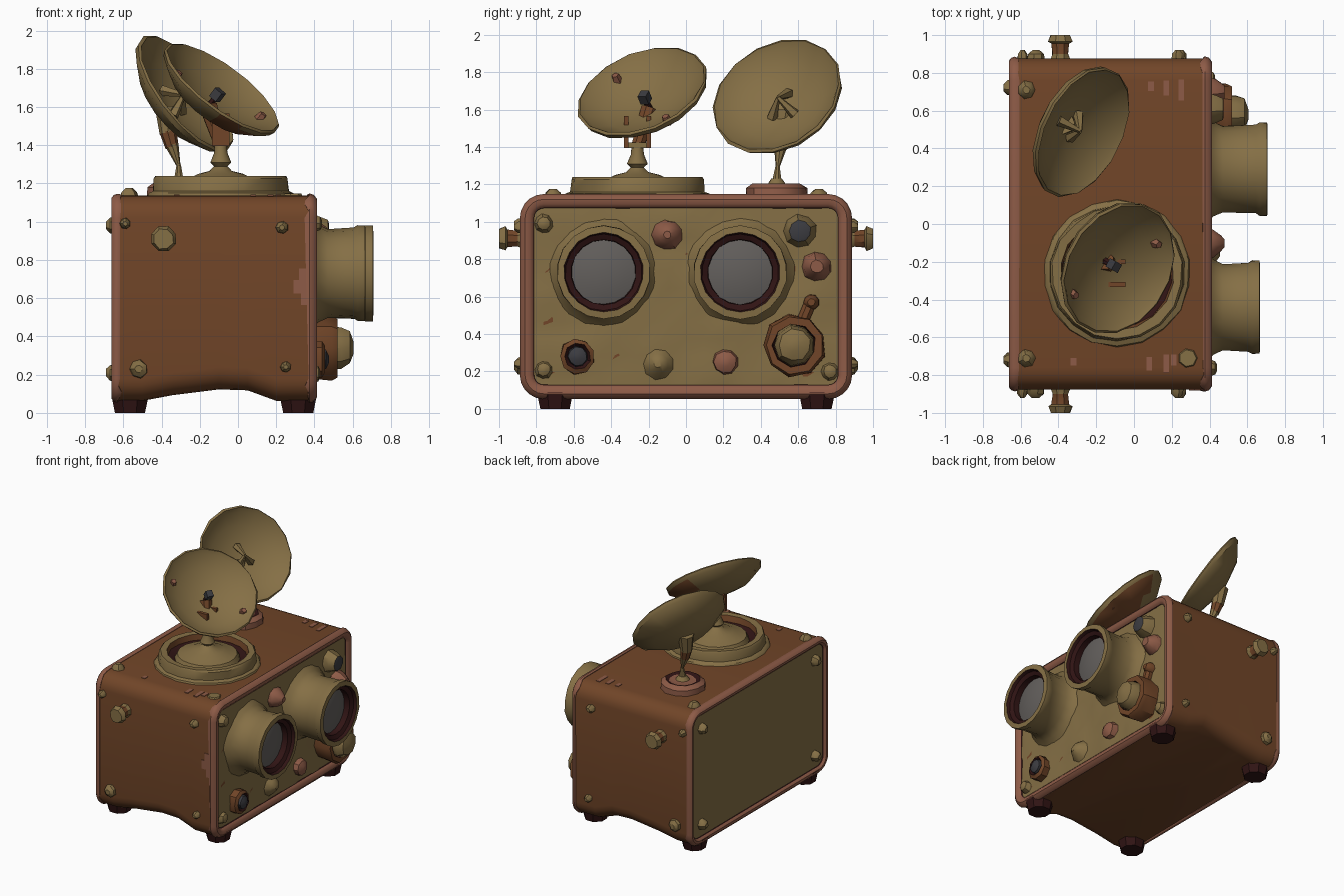
import bpy, bmesh, math, random
from mathutils import Vector

if "Cube" in bpy.data.objects:
    bpy.data.objects.remove(bpy.data.objects["Cube"])
random.seed(4)

# Flat colours
COL = {"brown": (.165, .060, .021), "olive": (.235, .160, .060), "pink": (.270, .105, .063),
       "maroon": (.030, .007, .007), "glass": (.125, .115, .108), "dark_grey": (.045, .045, .052)}
MAT = {}
for k, c in COL.items():
    MAT[k] = bpy.data.materials.new(k + "_paint")
    MAT[k].diffuse_color = (*c, 1)
NAMES = list(COL)
IDX = {k: i for i, k in enumerate(NAMES)}


def finish(name, bm):
    bmesh.ops.recalc_face_normals(bm, faces=bm.faces[:])
    me = bpy.data.meshes.new(name)
    bm.to_mesh(me)
    bm.free()
    for k in NAMES:
        me.materials.append(MAT[k])
    ob = bpy.data.objects.new(name, me)
    bpy.context.collection.objects.link(ob)
    return ob


def loft(name, rings, cols, closed=False, cap=None):
    """Skin a list of point rings; one colour per band; optional end cap colours."""
    bm = bmesh.new()
    vs = [[bm.verts.new(p) for p in r] for r in rings]
    n = len(vs[0])
    for i in range(len(vs) if closed else len(vs) - 1):
        a, b = vs[i], vs[(i + 1) % len(vs)]
        for j in range(n):
            f = bm.faces.new((a[j], a[(j + 1) % n], b[(j + 1) % n], b[j]))
            f.material_index = IDX[cols[i % len(cols)]]
    if cap:
        for r, c in zip((vs[0], vs[-1]), cap):
            if c:
                bm.faces.new(r).material_index = IDX[c]
    return finish(name, bm)


def lathe(name, prof, cols, loc, axis=(0, 0, 1), n=16, wob=0.0, cap=True):
    """Spin (radius, height) points about an axis through loc."""
    q = Vector(axis).to_track_quat('Z', 'Y')
    rings = []
    for r, h in prof:
        ring = []
        for j in range(n):
            t = 2 * math.pi * (j + .5) / n
            k = r * (1 + random.uniform(-wob, wob))
            ring.append(Vector(loc) + q @ Vector((k * math.cos(t), k * math.sin(t), h)))
        rings.append(ring)
    return loft(name, rings, cols, cap=(cols[0], cols[-1]) if cap else None)


def rod(name, a, b, r0, r1, col, n=8):
    a, b = Vector(a), Vector(b)
    return lathe(name, [(r0, 0), (r1, (b - a).length)], [col], a, b - a, n)


def box(name, c, s, col):
    bm = bmesh.new()
    bmesh.ops.create_cube(bm, size=1)
    for v in bm.verts:
        v.co = Vector(c) + Vector([v.co[i] * s[i] for i in range(3)])
    for f in bm.faces:
        f.material_index = IDX[col]
    return finish(name, bm)


def rrect(x, inset=0.0, lift=0.0, jit=0.0):
    """Rounded rectangle ring in the y-z plane."""
    R = max(.12 - inset, .02)
    hy, hz = .88 - inset, .54 - inset
    pts = []
    for k, (sy, sz) in enumerate(((1, 1), (-1, 1), (-1, -1), (1, -1))):
        for j in range(6):
            t = math.pi / 2 * (k + j / 5)
            z = .6 + sz * (hz - R) + R * math.sin(t)
            y = sy * (hy - R) + R * math.cos(t)
            pts.append(Vector((x + random.uniform(-jit, jit), y, z + (lift if z < .2 else 0))))
    return pts


# Main casing with slightly arched underside
st = [(-.63, 0), (-.5, .0), (-.34, .03), (-.1, .06), (.05, .055), (.2, .0), (.38, 0)]
loft("casing", [rrect(x, .003, l) for x, l in st], ["brown"], cap=("brown", "brown"))

# Rounded edge frames on both ends
for nm, x, s in (("lens_side_frame", .375, 1), ("back_frame", -.63, -1)):
    w = .037 if s > 0 else .032
    sec = [(-.4, -.002), (.0, -.008), (.6, .0), (1, .02), (.95, .045), (.5, .065), (0, .072), (-.4, .06)]
    if s < 0:
        sec = [(a, b * .75) for a, b in sec]
    loft(nm, [rrect(x + s * w * a, b, 0, .012 if i == 0 else 0) for i, (a, b) in enumerate(sec)],
         ["pink"] * 5 + ["maroon", "maroon", "pink"], closed=True)

# Dented front panel and plain rear panel
LENS = [(-.44, .665), (.29, .705)]


def panel(name, x, amp, s):
    bm = bmesh.new()
    bmesh.ops.create_grid(bm, x_segments=18, y_segments=11, size=1)
    for v in bm.verts:
        y, z = v.co.x * .835, .6 + v.co.y * .495
        edge = max(abs(v.co.x), abs(v.co.y)) > .95
        v.co = Vector((x + (0 if edge else s * random.uniform(-amp * .4, amp)), y, z))
    for f in bm.faces:
        f.material_index = IDX["olive"]
    finish(name, bm)


panel("lens_side_panel", .386, .022, 1)
panel("back_panel", -.638, .005, -1)

# Two large lens barrels
X = (1, 0, 0)
for y, e in LENS:
    lathe("lens_barrel", [(.30, .375), (.255, .42), (.232, .47), (.238, e - .06), (.25, e - .04), (.25, e),
                          (.213, e + .003), (.205, e - .02), (.175, e - .035), (.172, e - .08), (.12, e - .065), (.04, e - .055)],
          ["olive"] * 6 + ["maroon"] * 3 + ["glass"] * 2, (0, y, .73), X, 18, .01)

# Knobs and fittings on the lens side: y, z, profile, colours
FIT = [
    ("cone_knob", -.10, .93, [(.085, .38), (.075, .42), (.045, .46), (.02, .48)], ["pink"]),
    ("upper_knob", .61, .95, [(.09, .38), (.075, .43), (.06, .47), (.045, .475)], ["olive", "olive", "dark_grey"]),
    ("side_plug", .70, .76, [(.085, .38), (.07, .43), (.035, .48)], ["pink"]),
    ("small_plug", .67, .57, [(.045, .38), (.04, .43), (.02, .46)], ["brown"]),
    ("dial", .58, .34, [(.165, .38), (.165, .49), (.15, .52), (.115, .52), (.11, .46), (.105, .54), (.085, .585), (.03, .605)],
     ["brown", "brown", "brown", "maroon", "olive", "olive", "olive"]),
    ("socket", -.58, .28, [(.095, .38), (.095, .44), (.07, .455), (.055, .43), (.05, .46), (.02, .475)],
     ["brown", "brown", "maroon", "dark_grey", "dark_grey"]),
    ("pink_button", .21, .25, [(.07, .38), (.06, .43), (.025, .45)], ["pink"]),
    ("olive_button", -.15, .24, [(.09, .38), (.055, .43), (.02, .455)], ["olive"]),
    ("corner_bolt", -.76, .99, [(.055, .38), (.035, .43), (.015, .44)], ["olive"]),
    ("corner_bolt", -.76, .21, [(.05, .38), (.035, .42), (.015, .43)], ["olive"]),
    ("corner_bolt", .77, .20, [(.05, .38), (.035, .42), (.015, .43)], ["olive"]),
]
for nm, y, z, prof, cols in FIT:
    lathe(nm, prof, cols + [cols[-1]] * (len(prof) - 1 - len(cols)), (0, y, z), X, 9, .06)
rod("dial_pipe", (.41, .62, .46), (.41, .67, .58), .035, .035, "brown")

# Bolts and flared studs mirrored on the two short ends
for s in (-1, 1):
    ax = (0, s, 0)
    lathe("flared_stud", [(.06, .86), (.045, .90), (.05, .955), (.07, .965), (.055, 1.0)],
          ["olive", "brown", "olive", "olive"], (-.39, 0, .91), ax, 8, .05)
    for x, z, r in ((-.52, .23, .05), (.23, .97, .035), (.25, .24, .03), (-.59, .99, .03)):
        lathe("end_bolt", [(r, .87), (r * .9, .9), (r * .4, .92)], ["olive"] * 2, (x, 0, z), ax, 7, .08)
    # rear panel and roof bolts
    for z in (.98, .21):
        lathe("rear_bolt", [(.045, .62), (.04, .67), (.02, .69)], ["olive"] * 2, (0, s * .72, z), (-1, 0, 0), 7, .08)
    lathe("roof_bolt", [(.05, 1.13), (.042, 1.155), (.02, 1.175)], ["olive"] * 2, (-.57, s * .71, 0), n=7, wob=.08)
    # feet
    for x in (-.565, .315):
        lathe("foot", [(.085, 0), (.105, .09)], ["maroon"], (x, s * .7, 0), n=8)
lathe("roof_bolt", [(.055, 1.13), (.045, 1.148)], ["olive"], (.285, -.71, 0), n=7)

# Worn paint strips on the roof and one end
for x, y, l in ((.09, .73, .05), (.17, .72, .08), (.25, .71, .11), (.08, -.74, .07), (.17, -.74, .1), (.21, -.72, .06), (-.32, -.73, .04)):
    box("worn_roof_paint", (x, y, 1.138), (.03, l, .006), "pink")
for z, w in ((.66, .1), (.72, .07), (.6, .06)):
    box("worn_edge_paint", (.39 - w / 2, -.878, z), (w, .006, .07), "pink")

# Turret ring with inner mechanism
lathe("turret", [(.395, 1.13), (.385, 1.15), (.36, 1.16), (.355, 1.225), (.345, 1.238), (.30, 1.235), (.29, 1.19), (.24, 1.175),
                 (.22, 1.215), (.15, 1.235), (.12, 1.25), (.06, 1.265), (.035, 1.29), (.055, 1.31), (.035, 1.36), (.03, 1.42)],
      ["olive"] * 5 + ["brown", "maroon"] + ["olive"] * 8, (-.09, -.26, 0), n=18, wob=.015)

# Radar dishes


def dish(name, c, n, r):
    return lathe(name, [(.01, -.125), (.12 * r / .37, -.115), (.24 * r / .37, -.075), (r * .9, -.022), (r * .97, .004), (r, -.006),
                        (r * .97, -.035), (r * .66, -.115), (.07, -.155), (.01, -.16)],
                 ["olive"] * 9, c, n, 16, .012)


C1, N1 = Vector((-.08, -.235, 1.70)), Vector((.57, -.31, .76)).normalized()
C2, N2 = Vector((-.27, .485, 1.675)), Vector((.737, -.36, .566)).normalized()
d1 = dish("front_dish", C1, N1, .365)
dish("rear_dish", C2, N2, .37)
for p in d1.data.polygons:  # rusty part on the underside
    if p.normal.dot(N1) < -.4 and p.center.x > -.1:
        p.material_index = IDX["brown"]

# Front dish bracket and feed
for s in (-1, 1):
    box("front_dish_bracket", (-.09, -.26 + s * .06, 1.48), (.09, .025, .17), "brown")
box("bracket_base", (-.09, -.26, 1.41), (.07, .14, .03), "olive")
rod("bracket_post", (-.09, -.26, 1.4), C1 - .13 * N1, .035, .05, "brown")
rod("feed_post", C1 - .13 * N1, C1 - .05 * N1, .02, .015, "maroon", 6)
rod("feed_tip", C1 - .075 * N1, C1 - .02 * N1, .035, .035, "dark_grey", 4)
u = N1.cross(Vector((0, 1, 0))).normalized()
for k, t in enumerate((.6, 3.6)):
    p = C1 + .28 * (math.cos(t) * u + math.sin(t) * N1.cross(u)) - .07 * N1
    rod("dish_rivet", p, p + .05 * N1, .03, .02, "pink", 5)

# Rear dish base, mast and feed
lathe("rear_dish_base", [(.17, 1.13), (.165, 1.18), (.13, 1.205), (.10, 1.195), (.05, 1.2), (.03, 1.23)],
      ["pink", "pink", "maroon", "pink", "olive"], (-.31, .485, 0), n=12, wob=.04)
B2 = C2 - .14 * N2
rod("rear_mast_foot", (-.31, .485, 1.2), (-.31, .49, 1.3), .03, .012, "olive")
rod("rear_mast_neck", (-.31, .49, 1.29), (-.345, .505, 1.40), .01, .035, "olive")
rod("rear_mast_joint", (-.345, .505, 1.39), (-.365, .515, 1.47), .035, .045, "brown")
rod("rear_mast_head", (-.365, .515, 1.46), B2, .045, .06, "olive")
tip = C2 - .02 * N2
u = N2.cross(Vector((0, 0, 1))).normalized()
v = N2.cross(u)
for t in (.9, 2.6, 4.7):
    rod("rear_feed_leg", C2 - .11 * N2 + .09 * (math.cos(t) * u + math.sin(t) * v), tip, .03, .012, "olive", 5)

# Smooth shading with crisp edges
bpy.ops.object.select_all(action='DESELECT')
for ob in bpy.data.objects:
    ob.select_set(True)
bpy.context.view_layer.objects.active = d1
bpy.ops.object.shade_smooth_by_angle(angle=math.radians(38))

for m in bpy.data.materials:
    if m.users and not m.is_grease_pencil:
        m.use_nodes = True
        m.node_tree.nodes["Principled BSDF"].inputs["Base Color"].default_value = m.diffuse_color
